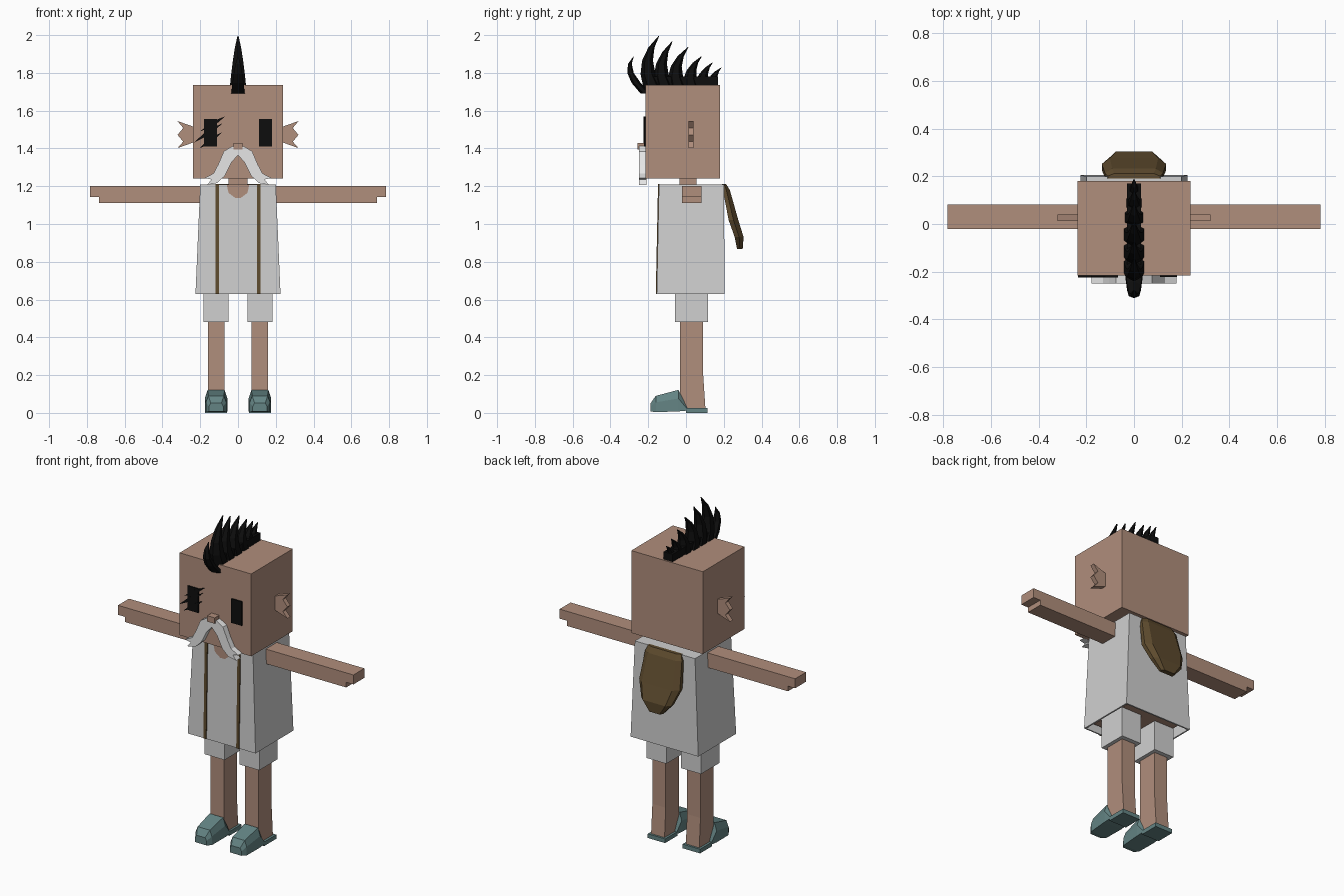
import bpy
import bmesh

if "Cube" in bpy.data.objects:
    bpy.data.objects.remove(bpy.data.objects["Cube"], do_unlink=True)


def material(name, *srgb):
    lin = [((c / 255 + 0.055) / 1.055) ** 2.4 for c in srgb] + [1]
    m = bpy.data.materials.new(name)
    m.use_nodes = True
    m.diffuse_color = lin
    bsdf = m.node_tree.nodes["Principled BSDF"]
    bsdf.inputs["Base Color"].default_value = lin
    bsdf.inputs["Roughness"].default_value = 0.9
    return m


SKIN = material("skin", 176, 142, 124)
CLOTH = material("pale cloth", 208, 208, 208)
WHITE = material("white hair", 230, 230, 230)
BLACK = material("black", 13, 13, 13)
BROWN = material("brown leather", 94, 75, 46)
TEAL = material("teal shoe", 100, 132, 132)


def loft(name, rings, mat, mirror=False, open_start=False):
    """Bridge rings of 3D points, cap the ends, optionally mirror across x."""
    bm = bmesh.new()
    loops = [[bm.verts.new(p) for p in ring] for ring in rings]
    n = len(loops[0])
    for a, b in zip(loops, loops[1:]):
        for i in range(n):
            j = (i + 1) % n
            bm.faces.new((a[i], a[j], b[j], b[i]))
    bm.faces.new(loops[-1])
    cap = bm.faces.new(loops[0])
    bmesh.ops.recalc_face_normals(bm, faces=bm.faces[:])
    if open_start:
        bm.faces.remove(cap)
    mesh = bpy.data.meshes.new(name)
    bm.to_mesh(mesh)
    bm.free()
    mesh.materials.append(mat)
    ob = bpy.data.objects.new(name, mesh)
    bpy.context.collection.objects.link(ob)
    if mirror:
        ob.modifiers.new("mirror", "MIRROR").use_mirror_merge = False
    return ob


def rect(x0, x1, y0, y1, z):
    return [(x0, y0, z), (x1, y0, z), (x1, y1, z), (x0, y1, z)]


def box(name, x, y, z, mat, mirror=False):
    return loft(name, [rect(*x, *y, z[0]), rect(*x, *y, z[1])], mat, mirror)


def front_prism(name, outline, y0, y1, mat, mirror=False):
    """Extrude an x-z outline along y."""
    return loft(name, [[(x, y, z) for x, z in outline] for y in (y0, y1)], mat, mirror)


def side_prism(name, outline, x0, x1, mat, mirror=False):
    """Extrude a y-z outline along x."""
    return loft(name, [[(x, y, z) for y, z in outline] for x in (x0, x1)], mat, mirror)


# Head, neck and body
box("head", (-0.238, 0.238), (-0.215, 0.18), (1.24, 1.735), SKIN)
box("neck", (-0.05, 0.05), (-0.035, 0.055), (1.15, 1.25), SKIN)
box("body", (-0.18, 0.18), (-0.125, 0.18), (0.66, 1.19), SKIN)

# Ears with a jagged outer edge
front_prism("ears", [(0.23, 1.513), (0.32, 1.545), (0.29, 1.508), (0.32, 1.472),
                     (0.29, 1.436), (0.32, 1.402), (0.23, 1.434)], 0.012, 0.04, SKIN, True)

# Eyes, eye slashes and nose
front_prism("eyes", [(0.11, 1.41), (0.18, 1.41), (0.18, 1.555), (0.11, 1.555)],
            -0.222, -0.213, BLACK, True)
for i, (xa, za, xb, zb) in enumerate([(-0.2, 1.49, -0.068, 1.57), (-0.235, 1.43, -0.08, 1.535),
                                      (-0.205, 1.4, -0.085, 1.485)]):
    xm, zm = (xa + xb) / 2, (za + zb) / 2
    front_prism(f"eye_slash_{i + 1}", [(xa, za), (xm + 0.008, zm - 0.01), (xb, zb),
                                       (xm - 0.008, zm + 0.01)], -0.224, -0.215, BLACK)
box("nose", (-0.025, 0.025), (-0.257, -0.21), (1.395, 1.43), SKIN)

# Drooping moustache with split tips
front_prism("moustache", [(0, 1.395), (0.03, 1.412), (0.075, 1.385), (0.105, 1.315), (0.13, 1.268),
                          (0.178, 1.243), (0.14, 1.236), (0.163, 1.207), (0.11, 1.217),
                          (0.07, 1.255), (0.035, 1.325), (0, 1.365)], -0.25, -0.21, WHITE, True)

# Mohawk: a low base and a row of curved spikes
box("mohawk_base", (-0.03, 0.03), (-0.2, 0.17), (1.72, 1.78), BLACK)
# base y, control y, control z, tip y, tip z, half width, half depth
SPIKES = [(-0.21, -0.345, 1.81, -0.275, 1.89, 0.036, 0.03),
          (-0.175, -0.25, 1.87, -0.14, 2.0, 0.044, 0.05),
          (-0.11, -0.17, 1.85, -0.07, 1.97, 0.044, 0.05),
          (-0.04, -0.09, 1.84, 0.015, 1.94, 0.044, 0.05),
          (0.03, 0.0, 1.82, 0.085, 1.89, 0.04, 0.045),
          (0.09, 0.07, 1.8, 0.143, 1.857, 0.034, 0.04),
          (0.14, 0.13, 1.79, 0.19, 1.83, 0.026, 0.033)]
for i, (yb, yc, zc, yt, zt, w, d) in enumerate(SPIKES):
    zb = 1.69 if i == 0 else 1.72
    rings = []
    for t in (0, 0.25, 0.5, 0.75, 0.98):
        y = yb * (1 - t) ** 2 + 2 * yc * t * (1 - t) + yt * t * t
        z = zb * (1 - t) ** 2 + 2 * zc * t * (1 - t) + zt * t * t
        a, b = w * (1 - t) ** 0.7, d * (1 - t) ** 0.8
        rings.append([(0, y - b, z), (a, y - b / 2, z), (a, y + b / 2, z),
                      (0, y + b, z), (-a, y + b / 2, z), (-a, y - b / 2, z)])
    loft(f"mohawk_spike_{i + 1}", rings, BLACK)

# Sleeveless robe: a flared shell, open below
robe = loft("robe", [rect(-0.225, 0.225, -0.155, 0.205, 0.63),
                     rect(-0.2, 0.2, -0.143, 0.2, 1.21)], CLOTH, open_start=True)
shell = robe.modifiers.new("thickness", "SOLIDIFY")
shell.thickness = 0.012
shell.offset = -1
front_prism("neck_opening", [(-0.06, 1.208), (0.06, 1.208), (0.05, 1.165), (0.015, 1.138),
                             (-0.015, 1.138), (-0.05, 1.165)], -0.148, -0.14, SKIN)
# Thin straps down the front of the robe
loft("front_straps", [rect(0.1, 0.118, -0.16, -0.151, 0.63),
                      rect(0.1, 0.118, -0.148, -0.139, 1.212)], BROWN, True)

# Hood hanging on the back: z, inner y, outer y, half width
HOOD = [(1.212, 0.19, 0.212, 0.11), (1.18, 0.195, 0.232, 0.122), (1.02, 0.226, 0.277, 0.135),
        (0.93, 0.258, 0.305, 0.1), (0.868, 0.27, 0.3, 0.045)]
rings = []
for z, yi, yo, w in HOOD:
    ym = (yi + yo) / 2
    rings.append([(-w, yi, z), (w, yi, z), (w, ym, z),
                  (w * 0.75, yo, z), (-w * 0.75, yo, z), (-w, ym, z)])
loft("hood", rings, BROWN)

# Arms with a stepped hand
front_prism("arms", [(0.17, 1.112), (0.735, 1.112), (0.735, 1.143), (0.783, 1.143),
                     (0.783, 1.2), (0.17, 1.2)], -0.022, 0.082, SKIN, True)

# Shorts and legs
box("shorts", (0.049, 0.182), (-0.058, 0.117), (0.48, 0.665), CLOTH, True)
side_prism("legs", [(-0.033, 0.49), (0.091, 0.49), (0.091, 0.2), (0.103, 0.02),
                    (0.0, 0.02), (-0.033, 0.1)], 0.071, 0.16, SKIN, True)

# Clogs: y, half width, bottom z, top z
CLOG = [(-0.187, 0.038, 0.008, 0.052), (-0.16, 0.054, 0.004, 0.09),
        (-0.04, 0.06, 0.008, 0.122), (0.005, 0.058, 0.012, 0.03)]
cx = 0.116
rings = []
for y, w, z0, z1 in CLOG:
    zs = z0 + 0.6 * (z1 - z0)
    rings.append([(cx - w, y, z0), (cx + w, y, z0), (cx + w, y, zs),
                  (cx + w * 0.75, y, z1), (cx - w * 0.75, y, z1), (cx - w, y, zs)])
loft("clogs", rings, TEAL, True)
box("clog_heels", (0.058, 0.174), (0.0, 0.115), (0.0, 0.025), TEAL, True)
